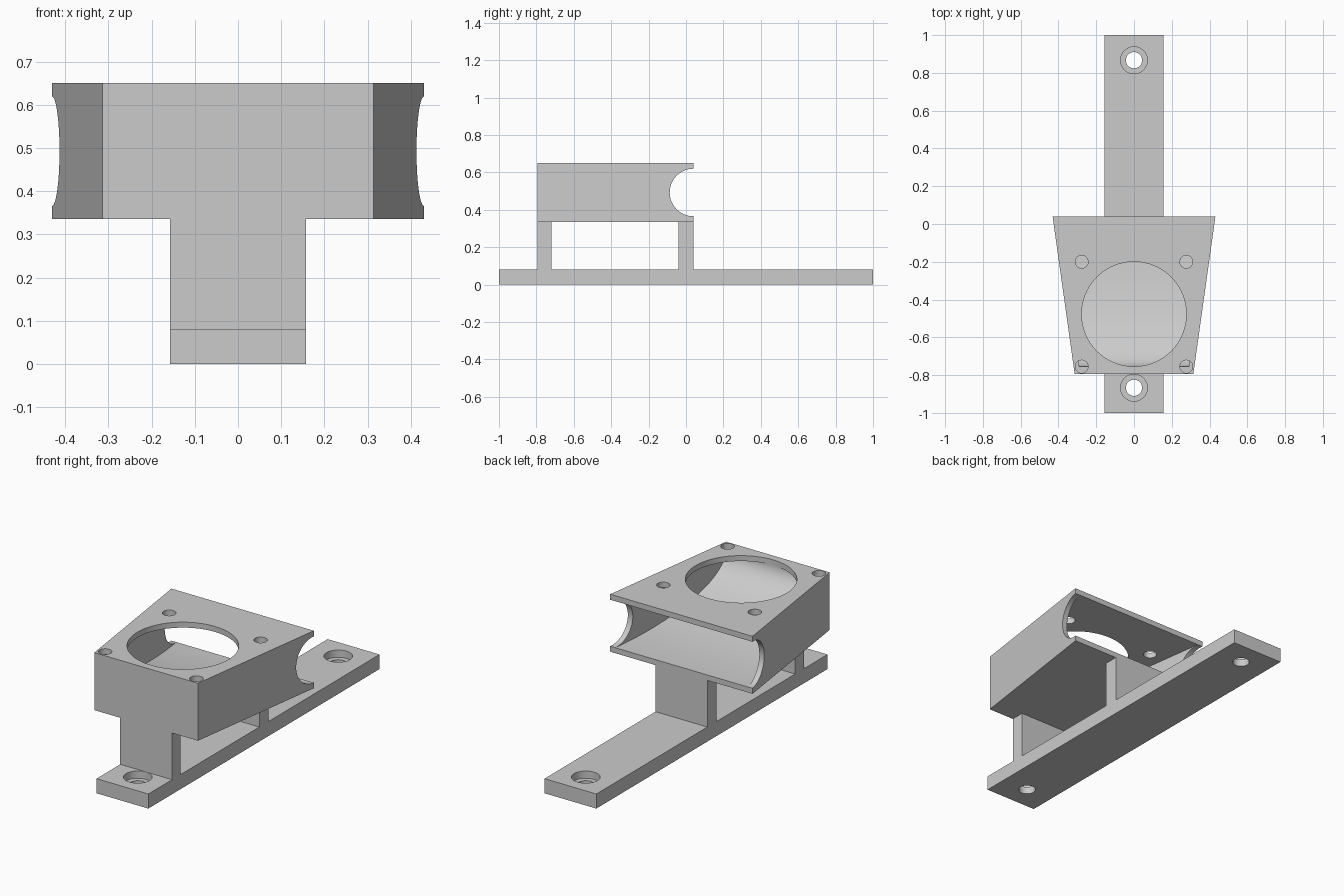
import bpy
import bmesh
import math
from mathutils import Matrix

if "Cube" in bpy.data.objects:
    bpy.data.objects.remove(bpy.data.objects["Cube"], do_unlink=True)

grey = bpy.data.materials.new("plain grey")
grey.use_nodes = True
grey.diffuse_color = (0.6, 0.6, 0.6, 1)
grey.node_tree.nodes["Principled BSDF"].inputs["Base Color"].default_value = (0.6, 0.6, 0.6, 1)

# Main dimensions
FRONT, BACK = -0.795, 0.04
BOTTOM, TOP, WALL = 0.335, 0.65, 0.03
STRIP, BASE_H = 0.157, 0.08


def half_width(y):
    """Half width of the tapered housing at depth y."""
    return 0.314 + (y - FRONT) / (BACK - FRONT) * 0.117


def finish(name, bm):
    bmesh.ops.recalc_face_normals(bm, faces=bm.faces)
    mesh = bpy.data.meshes.new(name)
    bm.to_mesh(mesh)
    bm.free()
    mesh.materials.append(grey)
    obj = bpy.data.objects.new(name, mesh)
    bpy.context.collection.objects.link(obj)
    return obj


def tapered_prism(name, profile, width):
    """Span a side profile of (y, z) points across x, width(y) to each side."""
    bm = bmesh.new()
    left = [bm.verts.new((width(y), y, z)) for y, z in profile]
    right = [bm.verts.new((-width(y), y, z)) for y, z in profile]
    bm.faces.new(left)
    bm.faces.new(right[::-1])
    for i in range(len(profile)):
        j = (i + 1) % len(profile)
        bm.faces.new((left[i], right[i], right[j], left[j]))
    return finish(name, bm)


def block(name, y0, y1, z0, z1, width=lambda y: STRIP):
    return tapered_prism(name, [(y0, z0), (y1, z0), (y1, z1), (y0, z1)], width)


def cylinder(name, loc, radius, depth, axis="Z", segments=64):
    bm = bmesh.new()
    turn = Matrix.Rotation(math.pi / 2, 4, "Y") if axis == "X" else Matrix()
    bmesh.ops.create_cone(bm, cap_ends=True, segments=segments, radius1=radius,
                          radius2=radius, depth=depth,
                          matrix=Matrix.Translation(loc) @ turn)
    return finish(name, bm)


def cut(target, cutter):
    mod = target.modifiers.new("cut", "BOOLEAN")
    mod.operation, mod.solver, mod.object = "DIFFERENCE", "EXACT", cutter
    bpy.context.view_layer.objects.active = target
    bpy.ops.object.modifier_apply(modifier=mod.name)
    bpy.data.objects.remove(cutter, do_unlink=True)


# Mounting strip with two counterbored screw holes
base = block("mounting_strip", -1, 1, 0, BASE_H)
for y in (-0.867, 0.867):
    cut(base, cylinder("screw_cutter", (0, y, 0), 0.043, 0.4))
    cut(base, cylinder("counterbore_cutter", (0, y, BASE_H), 0.071, 0.08))

# Support posts
front_post = block("front_post", FRONT, -0.72, BASE_H, BOTTOM)
rear_post = block("rear_post", -0.04, BACK, BASE_H, BOTTOM)

# Tapered duct housing
housing = block("duct_housing", FRONT, BACK, BOTTOM, TOP, half_width)

# Curved scoop inside, open to the rear
ceiling, floor, reach = TOP - WALL, BOTTOM + WALL, 0.795
steps = 48
scoop = [(BACK - reach * math.cos(a), ceiling - (ceiling - floor) * math.sin(a))
         for a in (math.pi / 2 * i / steps for i in range(steps + 1))]
scoop += [(BACK + 0.1, floor), (BACK + 0.1, ceiling)]
cut(housing, tapered_prism("scoop_cutter", scoop, lambda y: half_width(y) - WALL))

# Round notches in the rear of both side walls
cut(housing, cylinder("notch_cutter", (0, BACK, (ceiling + floor) / 2), 0.127, 2, "X"))

# Fan opening and four fastener holes through the top plate
cut(housing, cylinder("fan_cutter", (0, -0.477, TOP), 0.277, 0.062, segments=96))
for x in (-0.277, 0.277):
    for y in (-0.755, -0.2):
        cut(housing, cylinder("fastener_cutter", (x, y, TOP), 0.034, 0.062, segments=32))

# Smooth the round surfaces and keep the edges crisp
for obj in (base, front_post, rear_post, housing):
    obj.select_set(True)
bpy.context.view_layer.objects.active = housing
bpy.ops.object.shade_smooth_by_angle(angle=math.radians(30))
